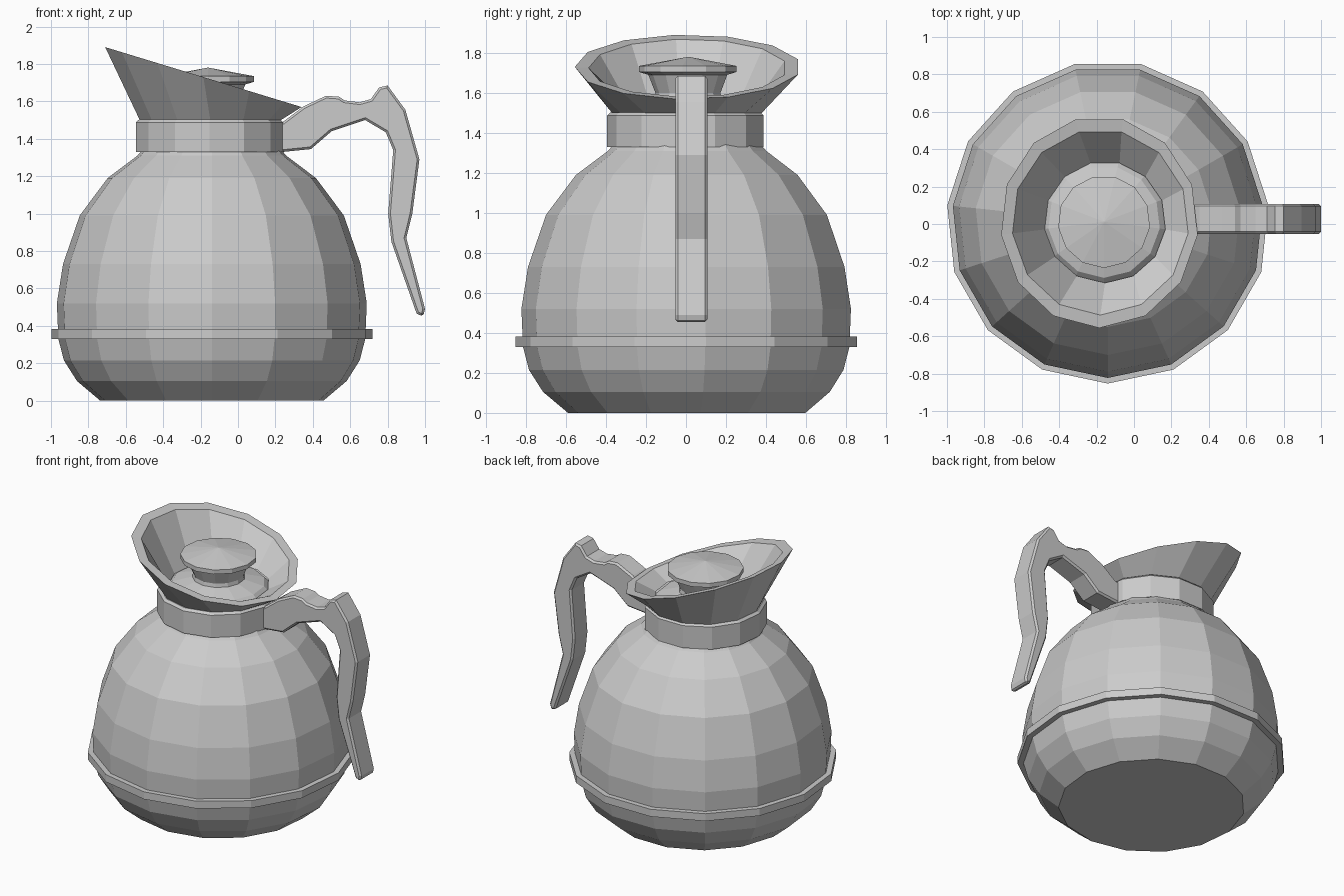
import bpy, bmesh, math

if "Cube" in bpy.data.objects:
    bpy.data.objects.remove(bpy.data.objects["Cube"])


def finish(name, bm):
    bmesh.ops.recalc_face_normals(bm, faces=bm.faces)
    mesh = bpy.data.meshes.new(name)
    bm.to_mesh(mesh)
    bm.free()
    ob = bpy.data.objects.new(name, mesh)
    bpy.context.collection.objects.link(ob)
    return ob


def lathe(name, rings, sides, cy=0.01, cap=True, closed=False):
    """Loft rings of (radius x, radius y, centre x, z, slope of z over x)."""
    bm = bmesh.new()
    loops = []
    for rx, ry, cx, z, slope in rings:
        loop = []
        for i in range(sides):
            a = -math.pi / 2 + 2 * math.pi * i / sides
            dx = rx * math.cos(a)
            loop.append(bm.verts.new((cx + dx, cy + ry * math.sin(a), z + slope * dx)))
        loops.append(loop)
    pairs = list(zip(loops, loops[1:]))
    if closed:
        pairs.append((loops[-1], loops[0]))
    for lo, hi in pairs:
        for i in range(sides):
            j = (i + 1) % sides
            bm.faces.new((lo[i], lo[j], hi[j], hi[i]))
    if cap and not closed:
        bm.faces.new(loops[0])
        bm.faces.new(loops[-1])
    return finish(name, bm)


def round_rings(profile, cx):
    return [(r, r, cx, z, 0) for r, z in profile]


# Pot body with 15 flat sides
body = [(0.60, 0), (0.725, 0.105), (0.795, 0.215), (0.825, 0.33), (0.833, 0.52),
        (0.80, 0.73), (0.71, 0.99), (0.56, 1.19), (0.40, 1.31), (0.37, 1.345)]
lathe("pot_body", round_rings(body, -0.14), 15)

# Raised ring around the belly
lathe("belly_ring", round_rings([(0.81, 0.33), (0.863, 0.33), (0.863, 0.382), (0.81, 0.382)], -0.14),
      15, closed=True)

# Collar around the neck
collar = [(0.36, 1.33), (0.397, 1.33), (0.397, 1.488), (0.38, 1.503), (0.30, 1.503)]
lathe("neck_collar", round_rings(collar, -0.152), 13, cy=0.003)

# Slanted pouring funnel, outer wall, flat lip and inner wall
funnel = [(0.38, 0.38, -0.148, 1.50, 0),
          (0.529, 0.566, -0.185, 1.73, -0.305),
          (0.473, 0.497, -0.18, 1.725, -0.305),
          (0.325, 0.325, -0.155, 1.525, 0)]
lathe("pouring_funnel", funnel, 13, cy=0.01, closed=True)

# Lid: plug, tapered stem and knob with a low cone on top
lid = [(0.33, 1.51), (0.30, 1.54), (0.17, 1.575), (0.165, 1.60), (0.20, 1.69),
       (0.247, 1.705), (0.247, 1.735), (0.004, 1.78)]
lathe("lid", round_rings(lid, -0.16), 13, cy=0.012)

# Handle: side outline extruded across y, with bevelled edges
outline = [(0.20, 1.33), (0.24, 1.33), (0.39, 1.345), (0.50, 1.44), (0.68, 1.50),
           (0.79, 1.435), (0.83, 1.34), (0.803, 1.0), (0.82, 0.85), (0.955, 0.465),
           (0.99, 0.45), (1.0, 0.49), (0.90, 0.87), (0.932, 1.0), (0.97, 1.29),
           (0.895, 1.555), (0.80, 1.685), (0.755, 1.675), (0.71, 1.612), (0.65, 1.595),
           (0.57, 1.605), (0.54, 1.625), (0.47, 1.63), (0.35, 1.573), (0.24, 1.49), (0.20, 1.49)]
bm = bmesh.new()
face = bm.faces.new([bm.verts.new((x, -0.053, z)) for x, z in outline])
new = bmesh.ops.extrude_face_region(bm, geom=[face])["geom"]
bmesh.ops.translate(bm, vec=(0, 0.16, 0),
                    verts=[g for g in new if isinstance(g, bmesh.types.BMVert)])
handle = finish("handle", bm)
bevel = handle.modifiers.new("edge_bevel", "BEVEL")
bevel.width = 0.012
bevel.segments = 1
bevel.limit_method = "ANGLE"
bevel.angle_limit = math.radians(80)
